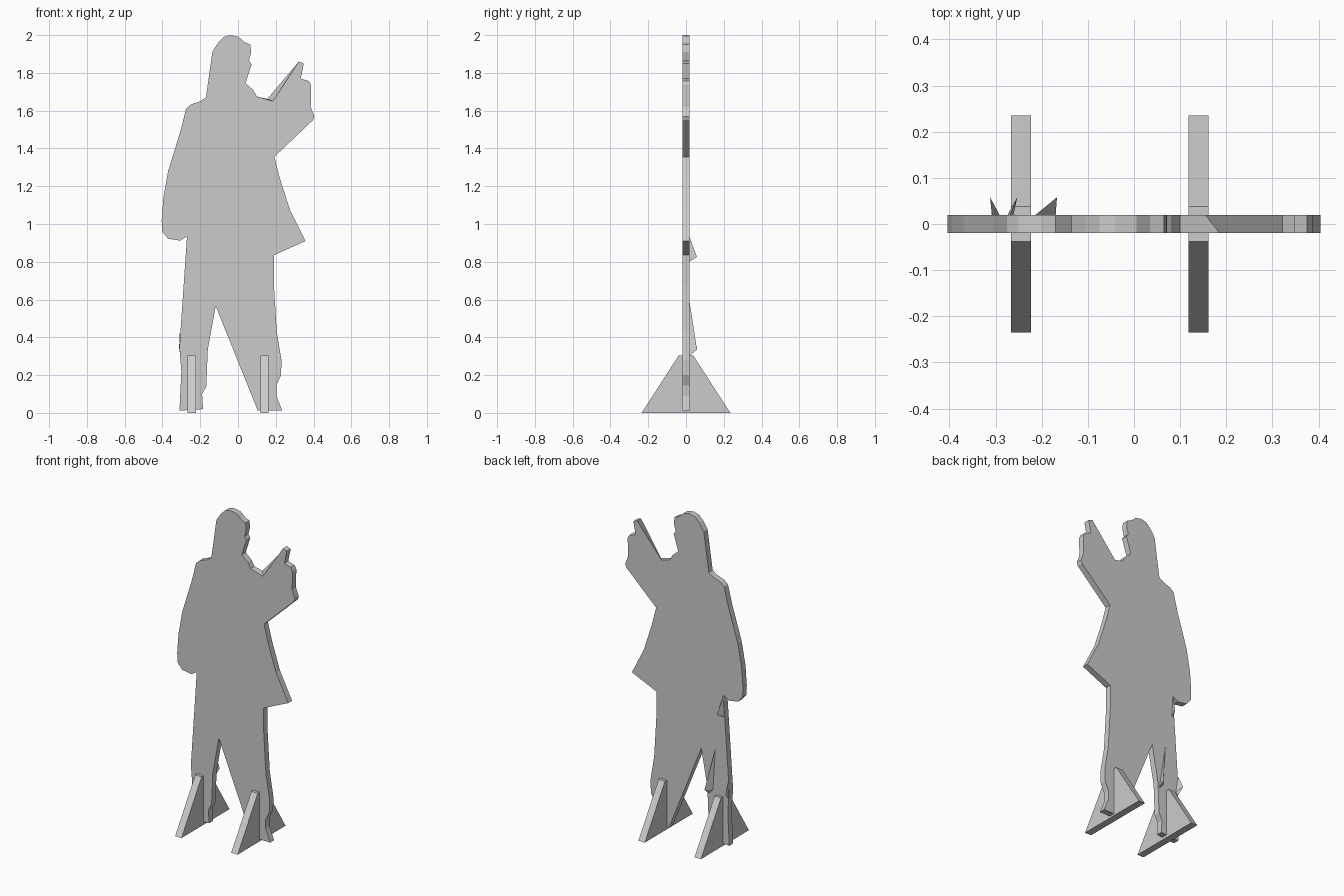
import bpy, bmesh

def make_object(name, verts, faces):
    bm = bmesh.new()
    vs = [bm.verts.new(v) for v in verts]
    for f in faces:
        bm.faces.new([vs[i] for i in f])
    bmesh.ops.recalc_face_normals(bm, faces=bm.faces[:])
    bmesh.ops.triangulate(bm, faces=[f for f in bm.faces if len(f.verts) > 4])
    me = bpy.data.meshes.new(name)
    bm.to_mesh(me)
    bm.free()
    ob = bpy.data.objects.new(name, me)
    bpy.context.collection.objects.link(ob)
    return ob

def prism(name, ring_a, ring_b):
    # Two matching rings of points joined by side walls and capped
    n = len(ring_a)
    sides = [(i, (i + 1) % n, n + (i + 1) % n, n + i) for i in range(n)]
    return make_object(name, ring_a + ring_b,
                       [tuple(range(n)), tuple(range(n, 2 * n))] + sides)

T = 0.019  # half thickness of the board

head = [(-0.17, 1.67), (-0.135, 1.915), (-0.105, 1.96), (-0.075, 1.99),
        (-0.04, 2.0), (0.005, 1.99), (0.035, 1.962), (0.065, 1.95),
        (0.07, 1.91), (0.058, 1.865), (0.072, 1.845), (0.06, 1.81),
        (0.04, 1.745), (0.08, 1.71), (0.10, 1.675)]
raised_arm = [(0.185, 1.65), (0.322, 1.86), (0.348, 1.85), (0.332, 1.77),
              (0.375, 1.757), (0.387, 1.735), (0.385, 1.62), (0.404, 1.57),
              (0.397, 1.55), (0.192, 1.355)]
coat_and_legs = [(0.222, 1.24), (0.275, 1.075), (0.358, 0.91), (0.28, 0.875),
                 (0.19, 0.835), (0.19, 0.68), (0.205, 0.43), (0.23, 0.28),
                 (0.228, 0.20), (0.203, 0.145), (0.203, 0.09), (0.235, 0.012),
                 (0.105, 0.012), (-0.118, 0.565), (-0.16, 0.335),
                 (-0.168, 0.14), (-0.19, 0.10), (-0.185, 0.02), (-0.31, 0.012),
                 (-0.30, 0.22), (-0.31, 0.35), (-0.27, 0.935)]
lowered_arm = [(-0.305, 0.912), (-0.37, 0.922), (-0.402, 0.96), (-0.404, 1.02),
               (-0.395, 1.14), (-0.37, 1.28), (-0.305, 1.49), (-0.275, 1.61),
               (-0.25, 1.632), (-0.20, 1.65)]

# Standing figure board; the finger notch slants from front to back
outline = head + raised_arm + coat_and_legs + lowered_arm
front = [(x, -T, z) for x, z in outline]
back = [(x, T, z) for x, z in outline]
back[len(head)] = (0.155, T, 1.662)
prism("figure_board", front, back)

# Triangular support feet with a narrow flat top
for label, x in (("left", -0.245), ("right", 0.14)):
    side = [(-0.235, 0), (0.235, 0), (0.038, 0.305), (-0.038, 0.305)]
    prism(label + "_support_foot",
          [(x - 0.022, y, z) for y, z in side],
          [(x + 0.022, y, z) for y, z in side])

# Small pointed folds raised on the back of one leg
def fold(name, a, b, c, tip):
    base = [(p[0], T - 0.002, p[1]) for p in (a, b, c)]
    make_object(name, base + [tip], [(0, 1, 2), (0, 1, 3), (1, 2, 3), (2, 0, 3)])

fold("waist_fold", (-0.27, 0.935), (-0.276, 0.80), (-0.262, 0.80), (-0.253, 0.058, 0.825))
fold("inner_leg_fold", (-0.217, 0.60), (-0.17, 0.30), (-0.20, 0.33), (-0.167, 0.058, 0.335))
fold("outer_leg_fold", (-0.308, 0.43), (-0.305, 0.30), (-0.29, 0.32), (-0.312, 0.058, 0.345))
